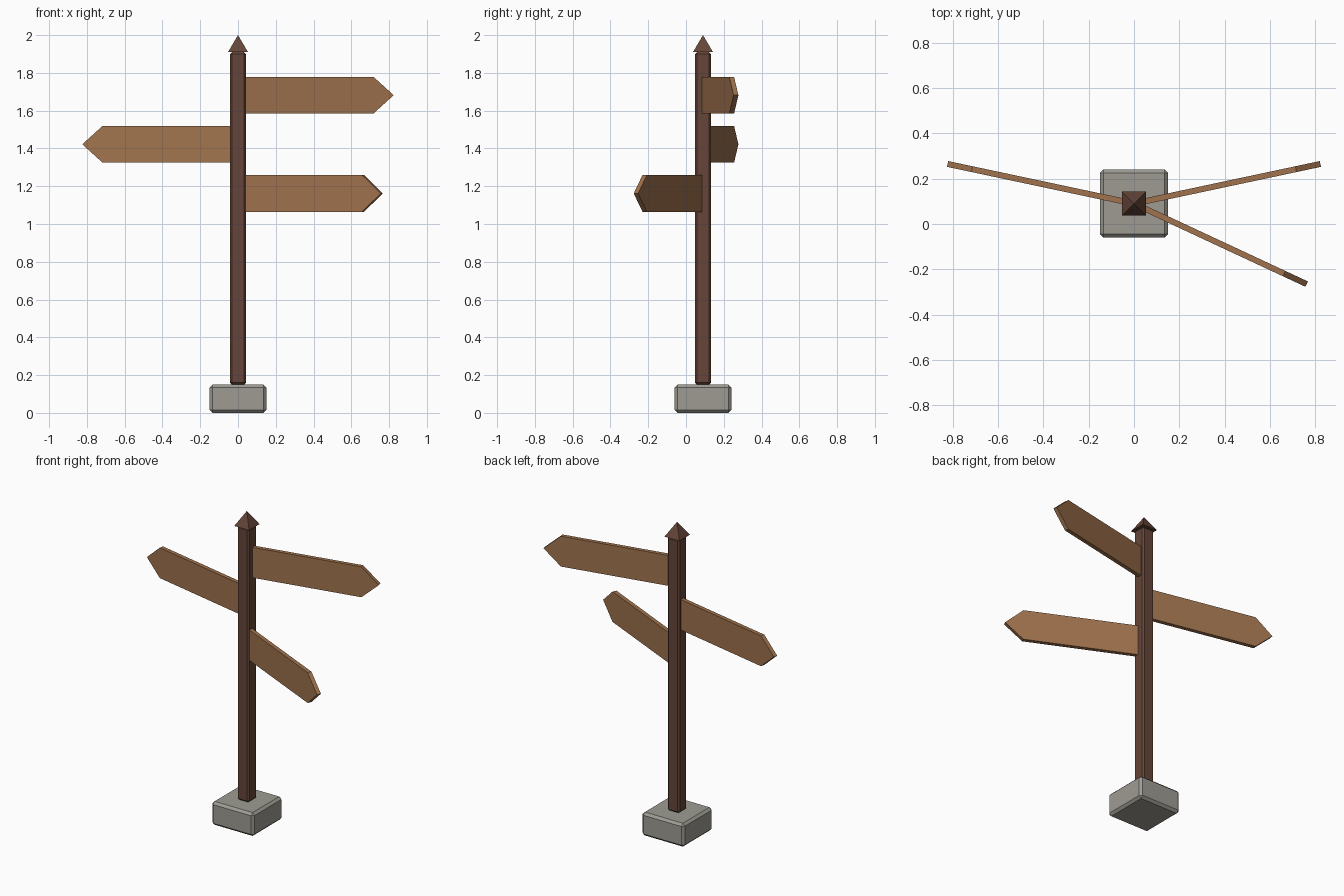
import bpy
import bmesh
from math import radians
from mathutils import Matrix

if "Cube" in bpy.data.objects:
    bpy.data.objects.remove(bpy.data.objects["Cube"])

CY = 0.09  # post axis, offset so the boards are centred in y


def material(name, rgb):
    m = bpy.data.materials.new(name)
    m.diffuse_color = (*rgb, 1)
    m.use_nodes = True
    m.node_tree.nodes["Principled BSDF"].inputs["Base Color"].default_value = m.diffuse_color
    return m


dark_wood = material("dark_wood", (0.13, 0.06, 0.04))
light_wood = material("light_wood", (0.35, 0.17, 0.075))
stone = material("stone", (0.34, 0.33, 0.29))


def add(name, bm, mat, bevel=0):
    bmesh.ops.recalc_face_normals(bm, faces=bm.faces)
    me = bpy.data.meshes.new(name)
    bm.to_mesh(me)
    bm.free()
    me.materials.append(mat)
    ob = bpy.data.objects.new(name, me)
    bpy.context.collection.objects.link(ob)
    if bevel:
        mod = ob.modifiers.new("bevel", "BEVEL")
        mod.width, mod.segments = bevel, 1
    return ob


def block(name, width, z0, z1, mat, bevel):
    bm = bmesh.new()
    bmesh.ops.create_cube(bm, size=1, matrix=Matrix.Translation((0, CY, (z0 + z1) / 2))
                          @ Matrix.Diagonal((width, width, z1 - z0, 1)))
    return add(name, bm, mat, bevel)


# Stone footing and square post
block("footing", 0.30, 0, 0.15, stone, 0.015)
block("post", 0.084, 0.15, 1.91, dark_wood, 0.01)

# Pyramid cap
bm = bmesh.new()
bmesh.ops.create_cone(bm, cap_ends=True, segments=4, radius1=0.075, radius2=0, depth=0.09,
                      matrix=Matrix.Translation((0, CY, 1.955)) @ Matrix.Rotation(radians(45), 4, "Z"))
bmesh.ops.remove_doubles(bm, verts=bm.verts, dist=1e-5)
add("post_cap", bm, dark_wood)


# Arrow boards fanning out from the post
def board(name, z, angle, t=0.026, h=0.0975):
    bm = bmesh.new()
    outline = [(0.02, -h), (0.73, -h), (0.84, 0), (0.73, h), (0.02, h)]
    face = bm.faces.new([bm.verts.new((x, -t / 2, y)) for x, y in outline])
    side = bmesh.ops.extrude_face_region(bm, geom=[face], use_keep_orig=True)["geom"]
    bmesh.ops.translate(bm, vec=(0, t, 0), verts=[g for g in side if isinstance(g, bmesh.types.BMVert)])
    ob = add(name, bm, light_wood)
    ob.location = (0, CY, z)
    ob.rotation_euler.z = radians(angle)


board("upper_board", 1.682, 12)
board("middle_board", 1.422, 168)
board("lower_board", 1.162, -25)
